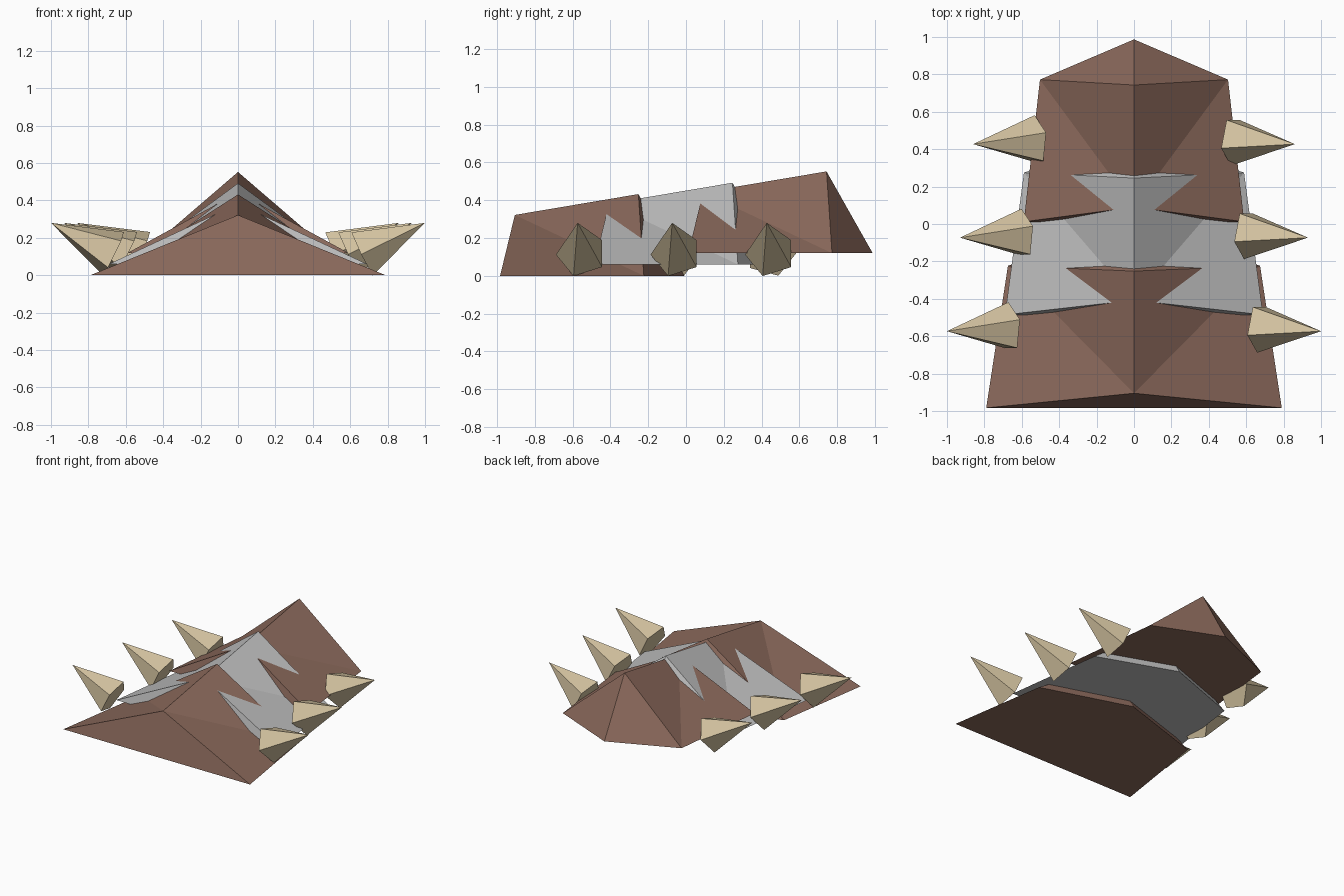
import bpy, bmesh
from mathutils import Vector
from math import radians, sin, cos

if "Cube" in bpy.data.objects:
    bpy.data.objects.remove(bpy.data.objects["Cube"])


def material(name, rgb):
    m = bpy.data.materials.new(name)
    m.diffuse_color = (*rgb, 1)
    m.use_nodes = True
    m.node_tree.nodes["Principled BSDF"].inputs["Base Color"].default_value = m.diffuse_color
    return m


brown = material("shell brown", (0.262, 0.144, 0.107))
gray = material("shell gray", (0.515, 0.515, 0.515))
tan = material("horn tan", (0.658, 0.546, 0.352))


def make(name, verts, faces, mat):
    mesh = bpy.data.meshes.new(name)
    mesh.from_pydata(verts, [], faces)
    mesh.materials.append(mat)
    bm = bmesh.new()
    bm.from_mesh(mesh)
    bmesh.ops.recalc_face_normals(bm, faces=bm.faces)
    bm.to_mesh(mesh)
    bm.free()
    bpy.context.collection.objects.link(bpy.data.objects.new(name, mesh))


# Ridged shell plate: flat base, sloped front, folded sides and pointed tail
def plate(name, i, mat):
    s, y, z = 1 - 0.127 * i, 0.4975 * i, 0.06 * i
    pts = [(-0.79, -0.983, 0), (0.79, -0.983, 0), (0.674, -0.223, 0), (0, -0.008, 0),
           (-0.674, -0.223, 0), (0, -0.905, 0.322), (0, -0.252, 0.432)]
    verts = [(px * s, py + y, pz + z) for px, py, pz in pts]
    faces = [(0, 4, 3, 2, 1), (0, 1, 5), (1, 2, 5), (2, 6, 5),
             (2, 3, 6), (3, 4, 6), (4, 5, 6), (4, 0, 5)]
    make(name, verts, faces, mat)


# Five-sided spike, tilted outward and up
def spike(name, i, side):
    shift = Vector((-0.07 * side * i, 0.5 * i, 0))
    base = Vector((0.665 * side, -0.553, 0.115)) + shift
    tip = Vector((side, -0.573, 0.28)) + shift
    n = (tip - base).normalized()
    u = Vector((0, -side, 0))
    u = (u - n * u.dot(n)).normalized()
    w = n.cross(u)
    ring = [base + 0.135 * (u * cos(radians(72 * k)) + w * sin(radians(72 * k)))
            for k in range(5)]
    faces = [(k, (k + 1) % 5, 5) for k in range(5)] + [(4, 3, 2, 1, 0)]
    make(name, ring + [tip], faces, tan)


for i, (label, mat) in enumerate([("front", brown), ("middle", gray), ("back", brown)]):
    plate(label + "_shell_plate", i, mat)
    spike(label + "_right_spike", i, 1)
    spike(label + "_left_spike", i, -1)
